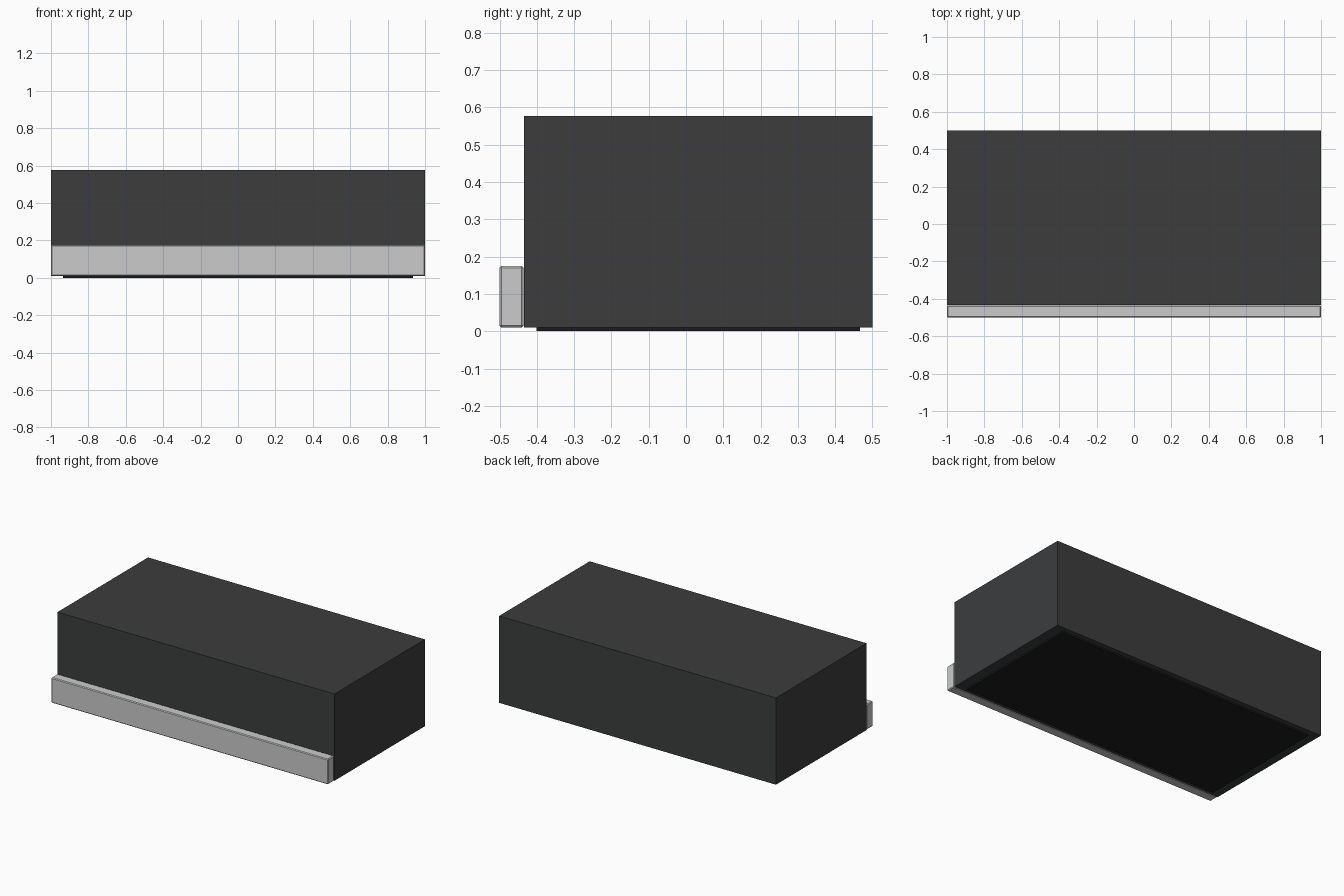
import bpy

if "Cube" in bpy.data.objects:
    bpy.data.objects.remove(bpy.data.objects["Cube"])


def material(name, rgb):
    mat = bpy.data.materials.new(name)
    mat.diffuse_color = (*rgb, 1)
    mat.use_nodes = True
    mat.node_tree.nodes["Principled BSDF"].inputs["Base Color"].default_value = mat.diffuse_color
    return mat


def box(name, x, y, z, mat=None, bevel=0):
    """Box spanning the given (min, max) ranges, with optional chamfered edges."""
    spans = (x, y, z)
    bpy.ops.mesh.primitive_cube_add(size=1, location=[(a + b) / 2 for a, b in spans])
    ob = bpy.context.object
    ob.name = name
    ob.scale = [b - a for a, b in spans]
    bpy.ops.object.transform_apply(location=False, rotation=False, scale=True)
    if mat:
        ob.data.materials.append(mat)
    if bevel:
        mod = ob.modifiers.new("chamfer", "BEVEL")
        mod.width = bevel
        mod.segments = 1
    return ob


dark = material("dark_grey", (0.045, 0.046, 0.048))
black = material("black", (0.012, 0.012, 0.013))

# Main housing
box("housing", (-1, 1), (-0.434, 0.5), (0.01, 0.577), dark)
# Inset plinth under the housing
box("plinth", (-0.935, 0.935), (-0.401, 0.467), (0, 0.01), black)
# Chamfered bar along the lower front
box("front_bar", (-1, 1), (-0.5, -0.436), (0.01, 0.175), bevel=0.005)
